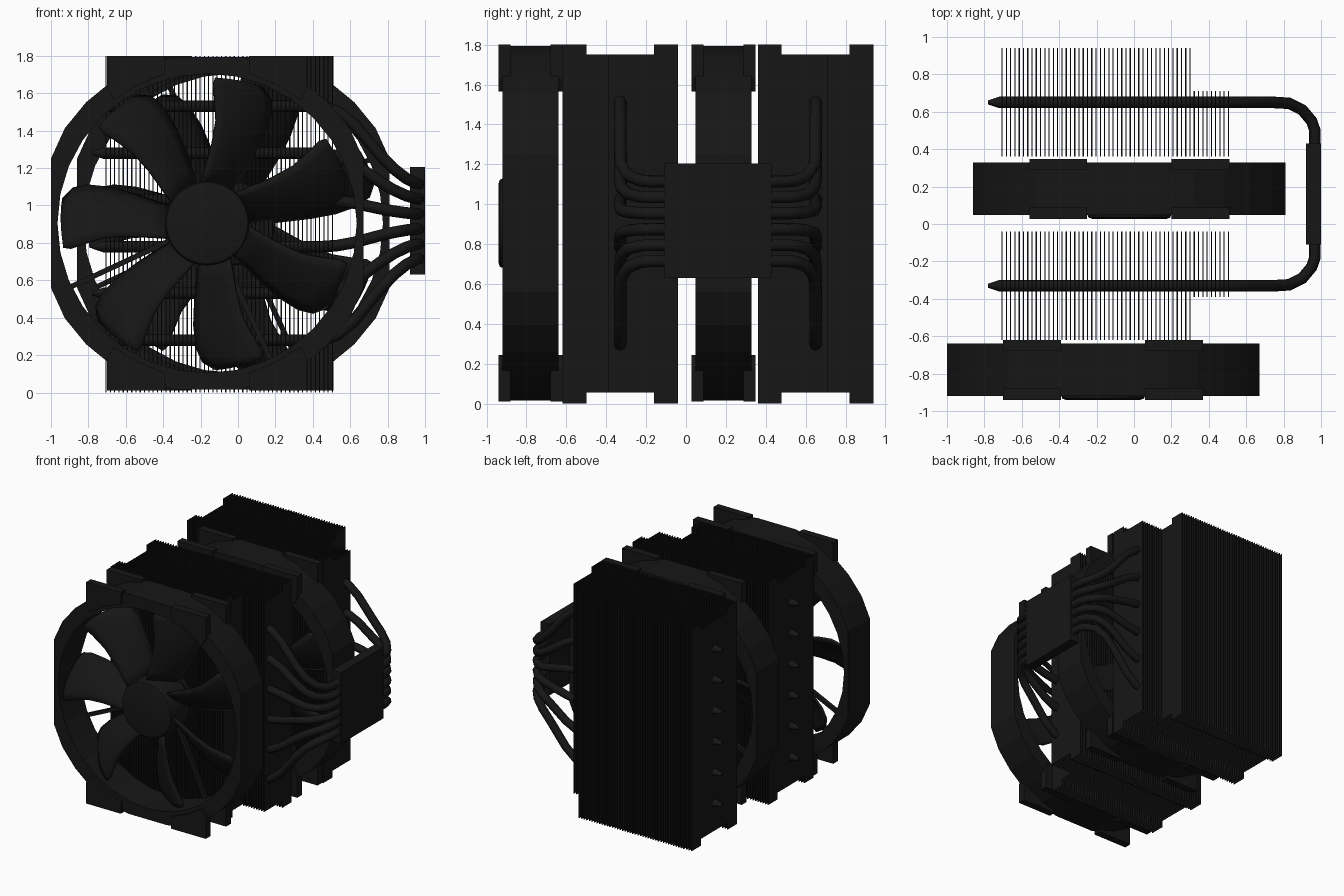
import bpy, bmesh, math
from mathutils import Vector

if "Cube" in bpy.data.objects:
    bpy.data.objects.remove(bpy.data.objects["Cube"])

black = bpy.data.materials.new("black")
black.diffuse_color = (0.008, 0.008, 0.008, 1)
black.use_nodes = True
black.node_tree.nodes["Principled BSDF"].inputs["Base Color"].default_value = black.diffuse_color
MID_Y, MID_Z = 0.16, 0.905      # symmetry plane between the two stacks, fan axis height


def prism(bm, pts, axis, a, b):
    """Extrude a 2D outline from a to b along x (pts = y,z) or y (pts = x,z)."""
    def place(p, d):
        return (d, p[0], p[1]) if axis == 'x' else (p[0], d, p[1])
    lo = [bm.verts.new(place(p, a)) for p in pts]
    hi = [bm.verts.new(place(p, b)) for p in pts]
    bm.faces.new(lo)
    bm.faces.new(hi[::-1])
    n = len(pts)
    for i in range(n):
        j = (i + 1) % n
        bm.faces.new((lo[i], hi[i], hi[j], lo[j]))


def finish(bm, name, smooth=False):
    bmesh.ops.recalc_face_normals(bm, faces=bm.faces)
    me = bpy.data.meshes.new(name)
    bm.to_mesh(me)
    bm.free()
    ob = bpy.data.objects.new(name, me)
    bpy.context.collection.objects.link(ob)
    me.materials.append(black)
    if smooth:
        bpy.ops.object.select_all(action='DESELECT')
        ob.select_set(True)
        bpy.context.view_layer.objects.active = ob
        bpy.ops.object.shade_smooth_by_angle(angle=math.radians(35))
    return ob


# Fin stacks: thin plates, shorter ones on the side near the base
LONG = [(0, 0), (.12, 0), (.12, .055), (.46, .055), (.46, 0), (.58, 0),
        (.58, 1.8), (.46, 1.8), (.46, 1.75), (.12, 1.75), (.12, 1.8), (0, 1.8)]
SHORT = [(0, 0), (.12, 0), (.12, .055), (.35, .055),
         (.35, 1.75), (.12, 1.75), (.12, 1.8), (0, 1.8)]
FINS = 54
for side, name in ((-1, "front_fin_stack"), (1, "rear_fin_stack")):
    bm = bmesh.new()
    for i in range(FINS):
        x = -.705 + 1.21 * i / (FINS - 1)
        outline = LONG if x < .32 else SHORT
        prism(bm, [(MID_Y + side * (.2 + d), z) for d, z in outline], 'x', x - .003, x + .003)
    finish(bm, name)

# Heat pipes: U-shaped tubes through both stacks, gathered at the base
for i in range(6):
    k = i - 2.5
    zf, zb = MID_Z + .25 * k, .915 + .08 * k
    half = [(-.78, .49, 1, .35), (-.72, .49, 1, 1), (.45, .49, 1, 1), (.53, .49, .94, 1),
            (.62, .49, .77, 1), (.75, .49, .4, 1), (.83, .485, .2, 1), (.9, .45, .07, 1),
            (.95, .39, .01, 1), (.967, .34, 0, 1), (.967, .25, 0, 1)]
    path = [(x, MID_Y - d, zb + (zf - zb) * t, r) for x, d, t, r in half]
    path += [(x, MID_Y + d, zb + (zf - zb) * t, r) for x, d, t, r in reversed(half)]
    cu = bpy.data.curves.new("heat_pipe", 'CURVE')
    cu.dimensions = '3D'
    cu.bevel_depth = .031
    cu.bevel_resolution = 2
    cu.use_fill_caps = True
    sp = cu.splines.new('POLY')
    sp.points.add(len(path) - 1)
    for p, (x, y, z, r) in zip(sp.points, path):
        p.co, p.radius = (x, y, z, 1), r
    cu.materials.append(black)
    bpy.context.collection.objects.link(bpy.data.objects.new(f"heat_pipe_{i + 1}", cu))

# Base block
bm = bmesh.new()
prism(bm, [(-.11, .63), (.43, .63), (.43, 1.205), (-.11, 1.205)], 'x', .92, 1.0)
finish(bm, "base_block")


def polar(cx, r, a):
    return cx + r * math.cos(a), MID_Z + r * math.sin(a)


def fan(prefix, cx, y0):
    """Fan with its foremost face at y0."""
    # Frame: 32-sided ring with flattened sides
    bm = bmesh.new()
    rows = []
    for i in range(32):
        a = math.tau * i / 32
        ro = min(.915, .835 / max(abs(math.cos(a)), 1e-6), .888 / max(abs(math.sin(a)), 1e-6))
        row = []
        for r, y in ((ro, .02), (ro, .3), (.8, .3), (.8, .02)):
            x, z = polar(cx, r, a)
            row.append(bm.verts.new((x, y0 + y, z)))
        rows.append(row)
    for i in range(32):
        p, q = rows[i], rows[(i + 1) % 32]
        for j in range(4):
            bm.faces.new((p[j], p[(j + 1) % 4], q[(j + 1) % 4], q[j]))
    finish(bm, prefix + "_fan_frame")

    # Corner flanges, front and back
    bm = bmesh.new()
    corner = [(.225, .8), (.225, .895), (.535, .895), (.535, .725), (.5, .66), (.37, .74)]
    for sx in (-1, 1):
        for sz in (-1, 1):
            pts = [(cx + sx * u, MID_Z + sz * v) for u, v in corner]
            for d in (0, .26):
                prism(bm, pts, 'y', y0 + d, y0 + d + .06)
    finish(bm, prefix + "_fan_corner_flanges")

    # Hub: turned profile with a softened front rim
    bm = bmesh.new()
    rings = []
    for r, y in ((.2, 0), (.218, .006), (.226, .025), (.226, .24)):
        ring = []
        for i in range(32):
            x, z = polar(cx, r, math.tau * i / 32)
            ring.append(bm.verts.new((x, y0 + y, z)))
        rings.append(ring)
    for p, q in zip(rings, rings[1:]):
        for i in range(32):
            bm.faces.new((p[i], p[(i + 1) % 32], q[(i + 1) % 32], q[i]))
    bm.faces.new(rings[0])
    bm.faces.new(rings[-1])
    finish(bm, prefix + "_fan_hub", True)

    # Seven twisted blades
    bm = bmesh.new()
    sections = [(.2, 24, 2), (.3, 18.5, -2), (.42, 15.5, -4), (.55, 14, -4),
                (.67, 13.5, -2), (.74, 12.5, 0), (.78, 9.5, 2)]   # radius, half angle, sweep
    for b in range(7):
        mid = 178 + b * 360 / 7
        grid = []
        for r, h, sweep in sections:
            row = []
            for j in range(7):
                t = j / 3 - 1
                x, z = polar(cx, r, math.radians(mid + sweep + h * t))
                row.append(bm.verts.new((x, y0 + .14 - .095 * t + .03 * (t * t - 1), z)))
            grid.append(row)
        for p, q in zip(grid, grid[1:]):
            for j in range(6):
                bm.faces.new((p[j], p[j + 1], q[j + 1], q[j]))
    blades = finish(bm, prefix + "_fan_blades", True)
    mod = blades.modifiers.new("thickness", 'SOLIDIFY')
    mod.thickness, mod.offset = .018, 0

    # Motor mount and four struts at the back
    bm = bmesh.new()
    prism(bm, [polar(cx, .22, math.tau * i / 32) for i in range(32)], 'y', y0 + .255, y0 + .295)
    for i in range(4):
        a = math.radians(25 + 90 * i)
        n = Vector((-math.sin(a), math.cos(a))) * .014
        p, q = Vector(polar(cx, .2, a)), Vector(polar(cx, .82, a))
        prism(bm, [p - n, q - n, q + n, p + n], 'y', y0 + .265, y0 + .295)
    finish(bm, prefix + "_fan_mount")


fan("front", -.165, -.94)
fan("middle", -.025, .028)
